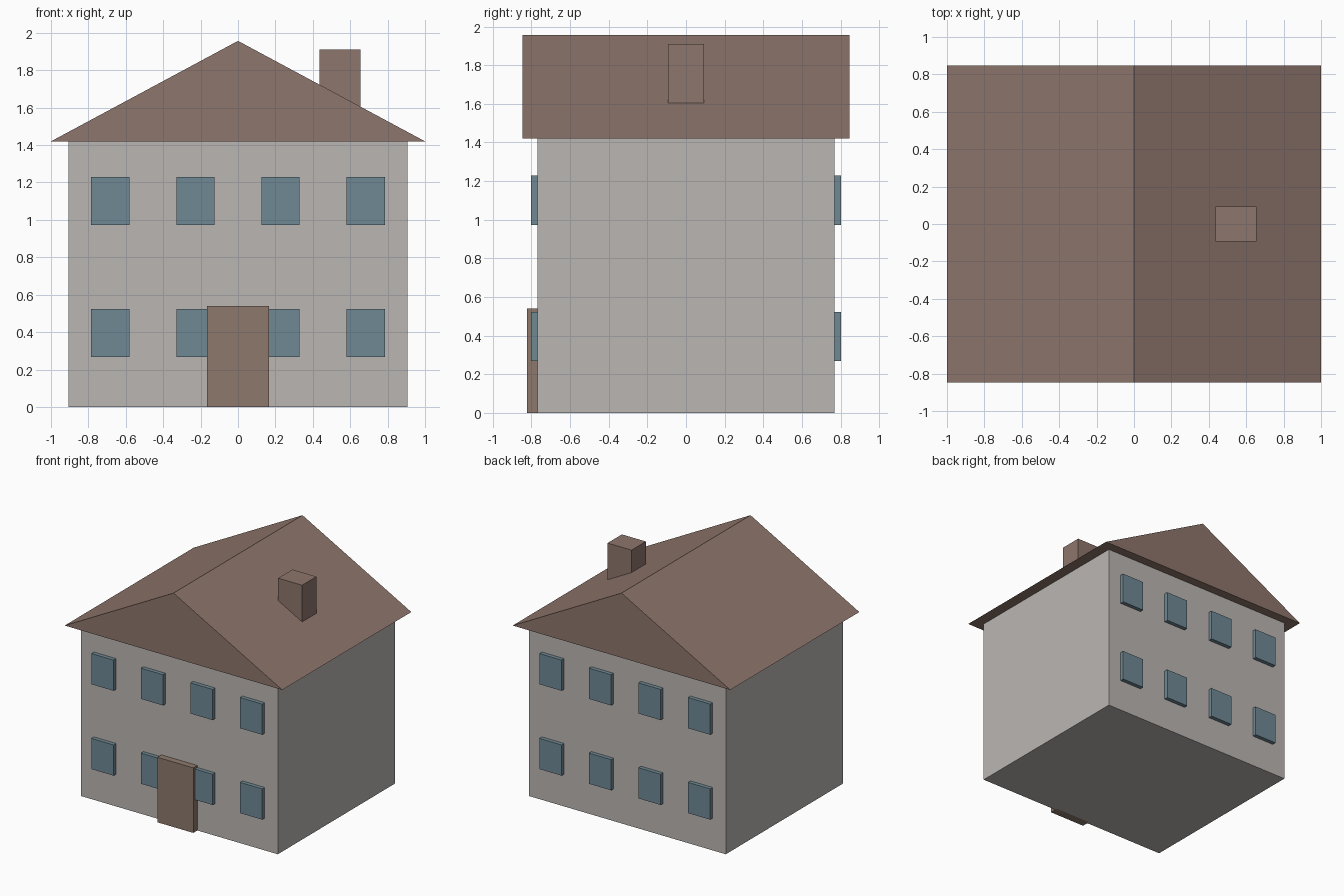
import bpy
import bmesh

if "Cube" in bpy.data.objects:
    bpy.data.objects.remove(bpy.data.objects["Cube"], do_unlink=True)


def material(name, rgb):
    mat = bpy.data.materials.new(name)
    mat.use_nodes = True
    colour = (*rgb, 1.0)
    mat.diffuse_color = colour
    mat.node_tree.nodes["Principled BSDF"].inputs["Base Color"].default_value = colour
    return mat


WALL = material("warm grey wall", (0.50, 0.47, 0.455))
BROWN = material("roof brown", (0.27, 0.18, 0.15))
DOOR = material("door brown", (0.27, 0.19, 0.15))
GLASS = material("blue grey window", (0.16, 0.25, 0.30))


def prism(name, outline, y0, y1, mat):
    """Extrude an outline in the x-z plane from y0 to y1."""
    bm = bmesh.new()
    face = bm.faces.new([bm.verts.new((x, y0, z)) for x, z in outline])
    out = bmesh.ops.extrude_face_region(bm, geom=[face])
    moved = [v for v in out["geom"] if isinstance(v, bmesh.types.BMVert)]
    bmesh.ops.translate(bm, verts=moved, vec=(0, y1 - y0, 0))
    bmesh.ops.recalc_face_normals(bm, faces=bm.faces)
    mesh = bpy.data.meshes.new(name)
    bm.to_mesh(mesh)
    bm.free()
    mesh.materials.append(mat)
    obj = bpy.data.objects.new(name, mesh)
    bpy.context.collection.objects.link(obj)
    return obj


def box(name, x, y, z, mat):
    outline = [(x[0], z[0]), (x[1], z[0]), (x[1], z[1]), (x[0], z[1])]
    return prism(name, outline, y[0], y[1], mat)


# House body and gabled roof
EAVES, RIDGE = 1.42, 1.957
WALL_Y = 0.77
box("walls", (-0.905, 0.905), (-WALL_Y, WALL_Y), (0, EAVES), WALL)
prism("roof", [(-1, EAVES), (1, EAVES), (0, RIDGE)], -0.847, 0.847, BROWN)

# Chimney and front door
box("chimney", (0.435, 0.655), (-0.094, 0.094), (1.5, 1.91), BROWN)
box("door", (-0.165, 0.165), (-0.823, -WALL_Y + 0.02), (0, 0.54), DOOR)

# Two rows of four windows on the front and the back
for side, sign in (("front", -1), ("back", 1)):
    for floor, z in (("lower", 0.268), ("upper", 0.973)):
        for i, x in enumerate((-0.683, -0.228, 0.228, 0.683)):
            depth = sorted((sign * (WALL_Y - 0.02), sign * 0.803))
            box(f"{side}_{floor}_window_{i + 1}", (x - 0.102, x + 0.102),
                depth, (z, z + 0.255), GLASS)
